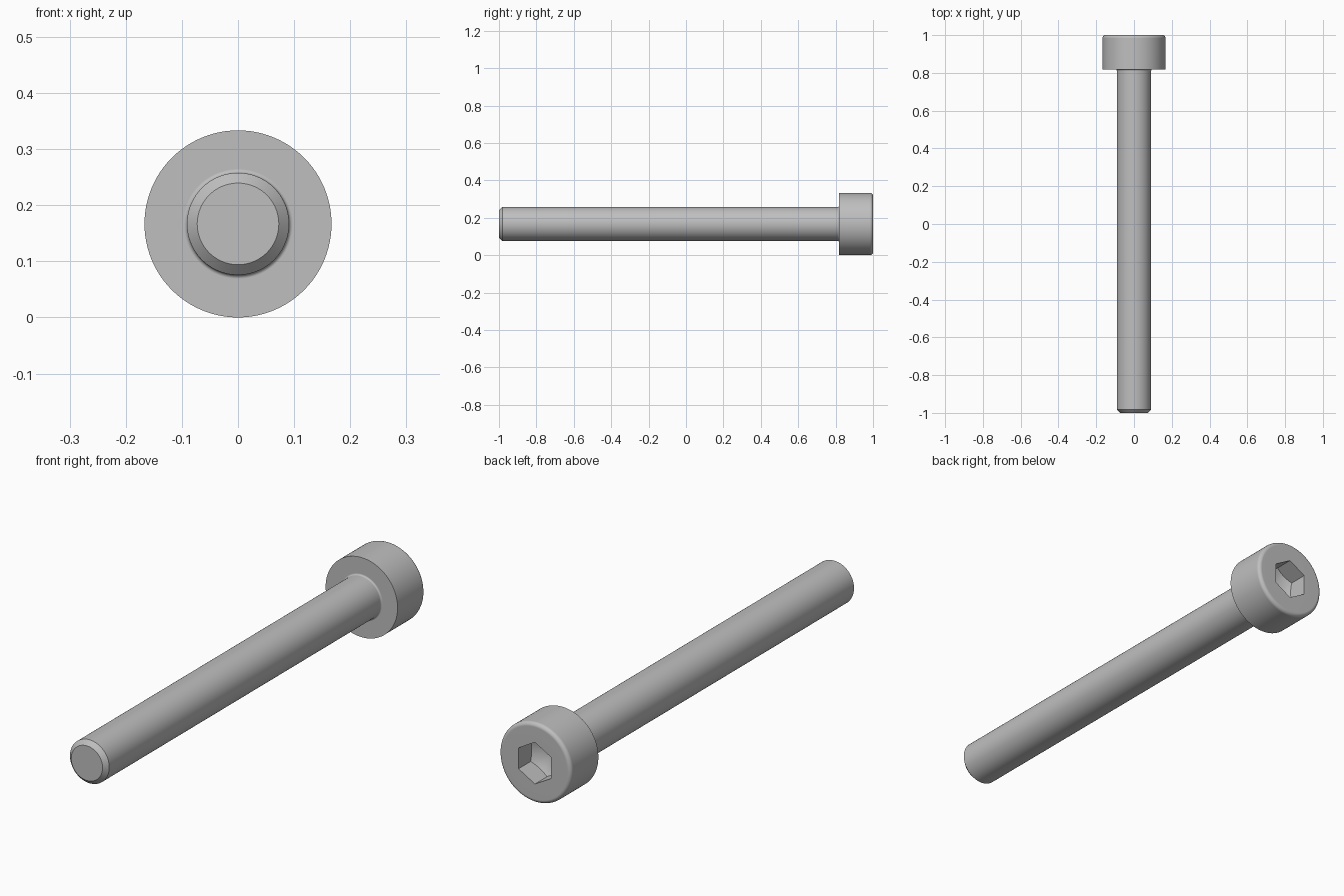
import bpy, bmesh
from math import pi, sin, cos, sqrt
from mathutils import Matrix, Vector

if "Cube" in bpy.data.objects:
    bpy.data.objects.remove(bpy.data.objects["Cube"])

HEAD_R, SHANK_R, TIP_R = 0.1667, 0.091, 0.0727
HEAD_Y = 0.818                      # underside of the head
RIM, FILLET, CHAMFER = 0.016, 0.007, 0.018
HEX_R = 0.1515 / sqrt(3)            # socket corner radius
HEX_DEPTH = 0.08

steel = bpy.data.materials.new("steel_grey")
steel.use_nodes = True
colour = (0.52, 0.52, 0.52, 1)
steel.diffuse_color = colour
bsdf = steel.node_tree.nodes["Principled BSDF"]
bsdf.inputs["Base Color"].default_value = colour


def finish(name, bm):
    bmesh.ops.recalc_face_normals(bm, faces=bm.faces)
    mesh = bpy.data.meshes.new(name)
    bm.to_mesh(mesh)
    bm.free()
    mesh.materials.append(steel)
    obj = bpy.data.objects.new(name, mesh)
    bpy.context.collection.objects.link(obj)
    return obj


def lathe(name, profile, steps=96):
    """Turn (radius, y) points around the long axis."""
    bm = bmesh.new()
    verts = [bm.verts.new((0, y, HEAD_R + r)) for r, y in profile]
    edges = [bm.edges.new(pair) for pair in zip(verts, verts[1:])]
    bmesh.ops.spin(bm, geom=verts + edges, cent=(0, 0, HEAD_R), axis=(0, 1, 0),
                   angle=2 * pi, steps=steps)
    bmesh.ops.remove_doubles(bm, verts=bm.verts, dist=1e-5)
    return finish(name, bm)


def arc(r, y, radius, start, end, n=6):
    angles = [start + (end - start) * i / n for i in range(n + 1)]
    return [(r + radius * cos(a), y + radius * sin(a)) for a in angles]


def boolean(target, cutter, operation):
    mod = target.modifiers.new("cut", "BOOLEAN")
    mod.operation, mod.solver, mod.object = operation, "EXACT", cutter
    bpy.context.view_layer.objects.active = target
    bpy.ops.object.modifier_apply(modifier=mod.name)
    bpy.data.objects.remove(cutter)


# Shank with chamfered tip, small fillet, and head with rounded rim
profile = [(0, -1), (TIP_R, -1), (SHANK_R, -1 + CHAMFER)]
profile += arc(SHANK_R + FILLET, HEAD_Y - FILLET, FILLET, pi, pi / 2)
profile += [(HEAD_R, HEAD_Y)]
profile += arc(HEAD_R - RIM, 1 - RIM, RIM, 0, pi / 2)
profile += [(0, 1)]
bolt = lathe("socket_head_bolt", profile)

# Hexagonal socket, its floor shaped by a conical drill point
bm = bmesh.new()
bmesh.ops.create_cone(bm, cap_ends=True, segments=6, radius1=HEX_R, radius2=HEX_R, depth=0.4,
                      matrix=Matrix.Translation(Vector((0, 1, HEAD_R)))
                      @ Matrix.Rotation(pi / 2, 4, "X"))
# Turn the hexagon so that a corner points straight up
top = max(v.co.z for v in bm.verts) - HEAD_R
if top < HEX_R * 0.99:
    bmesh.ops.rotate(bm, verts=bm.verts, cent=(0, 1, HEAD_R),
                     matrix=Matrix.Rotation(pi / 6, 3, "Y"))
socket = finish("hex_socket_cutter", bm)
floor_y = 1 - HEX_DEPTH
wide = HEX_R * 1.1
drill = lathe("drill_cutter", [(0, floor_y - HEX_R / sqrt(3)),
                               (wide, floor_y + (wide - HEX_R) / sqrt(3)),
                               (wide, 1.1), (0, 1.1)])
boolean(socket, drill, "INTERSECT")
boolean(bolt, socket, "DIFFERENCE")

# Smooth turned surfaces, crisp machined edges
bpy.ops.object.select_all(action="DESELECT")
bolt.select_set(True)
bpy.context.view_layer.objects.active = bolt
bpy.ops.object.shade_smooth_by_angle(angle=pi / 6)
weighted = bolt.modifiers.new("even_normals", "WEIGHTED_NORMAL")
weighted.keep_sharp = True
